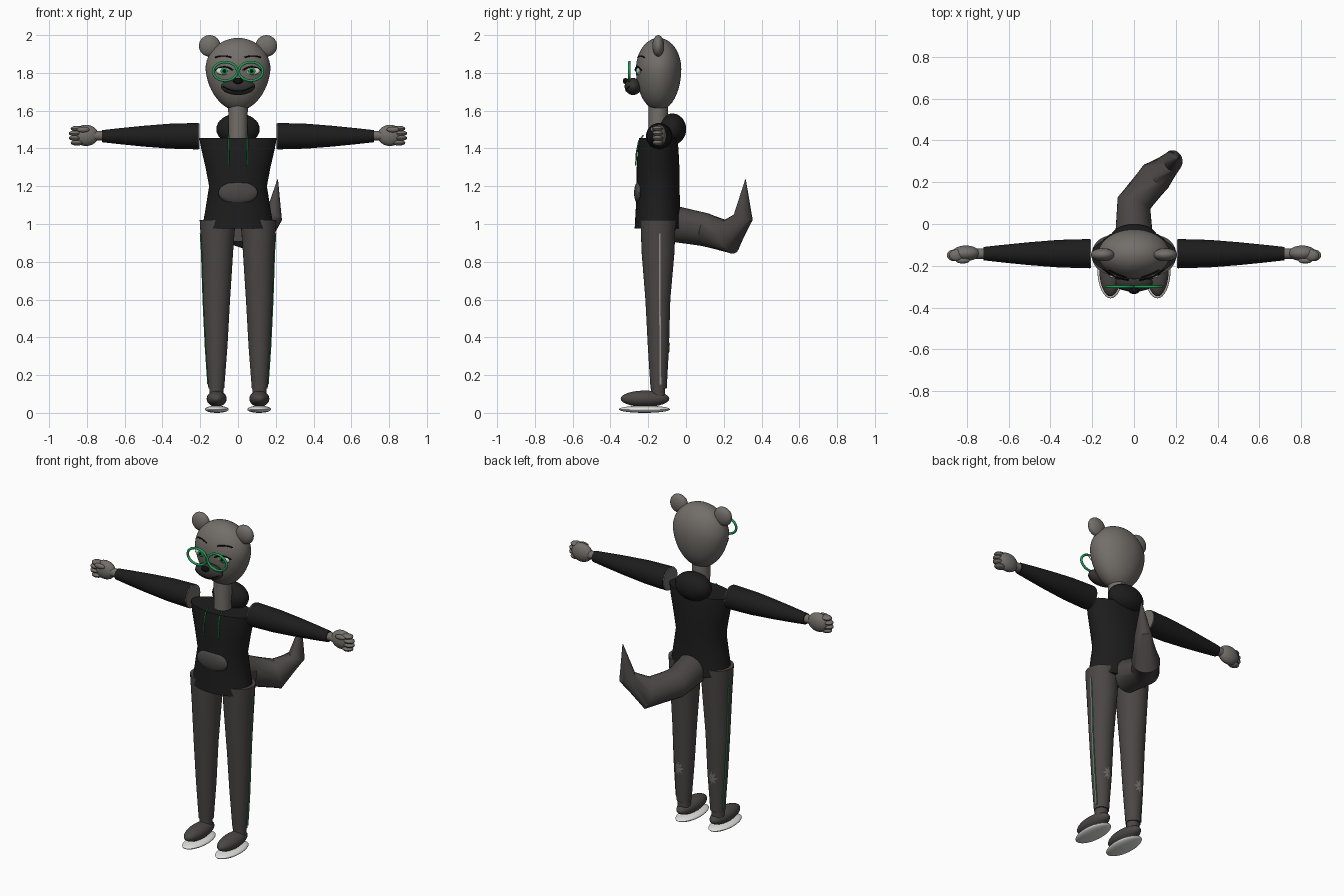
import bpy, bmesh, math
from mathutils import Vector

cube = bpy.data.objects.get("Cube")
if cube:
    bpy.data.objects.remove(cube, do_unlink=True)


def material(name, r, g, b):
    m = bpy.data.materials.new(name)
    m.use_nodes = True
    m.diffuse_color = (r, g, b, 1)
    bsdf = m.node_tree.nodes["Principled BSDF"]
    bsdf.inputs["Base Color"].default_value = (r, g, b, 1)
    bsdf.inputs["Roughness"].default_value = 0.8
    return m


FUR = material("grey fur", 0.17, 0.157, 0.142)
CLOTH = material("brown grey", 0.07, 0.062, 0.061)
HOODIE = material("hoodie black", 0.012, 0.012, 0.012)
MUZZLE = material("muzzle grey", 0.035, 0.033, 0.032)
BLACK = material("black", 0.004, 0.004, 0.004)
GREEN = material("green", 0.015, 0.33, 0.09)
WHITE = material("white", 0.75, 0.75, 0.73)
PALE = material("pale grey", 0.3, 0.29, 0.28)


def finish(name, bm, *mats, smooth=True):
    bmesh.ops.recalc_face_normals(bm, faces=bm.faces)
    me = bpy.data.meshes.new(name)
    bm.to_mesh(me)
    bm.free()
    for m in mats:
        me.materials.append(m)
    if smooth:
        me.shade_smooth()
        me.set_sharp_from_angle(angle=math.radians(40))
    ob = bpy.data.objects.new(name, me)
    bpy.context.collection.objects.link(ob)
    return ob


def ball(name, centre, size, mat, segs=32):
    bm = bmesh.new()
    bmesh.ops.create_uvsphere(bm, u_segments=segs, v_segments=segs // 2, radius=1)
    for v in bm.verts:
        v.co = Vector(a * b + c for a, b, c in zip(v.co, size, centre))
    return finish(name, bm, mat)


def tube(name, rings, mats, axis=None, ref=(1, 0, 0), n=32, phase=0.0):
    """Skin elliptical rings (centre, radius_u, radius_v) into a capped body."""
    bm = bmesh.new()
    pts = [Vector(r[0]) for r in rings]
    loops = []
    for i, (_, ru, rv) in enumerate(rings):
        d = axis or pts[min(i + 1, len(pts) - 1)] - pts[max(i - 1, 0)]
        d = Vector(d).normalized()
        u = Vector(ref)
        u = (u - d * u.dot(d)).normalized()
        v = d.cross(u)
        angles = [phase + 2 * math.pi * k / n for k in range(n)]
        loops.append([bm.verts.new(pts[i] + u * ru * math.cos(a) + v * rv * math.sin(a))
                      for a in angles])
    for a, b in zip(loops, loops[1:]):
        for k in range(n):
            bm.faces.new((a[k], a[(k + 1) % n], b[(k + 1) % n], b[k]))
    bm.faces.new(loops[0][::-1])
    bm.faces.new(loops[-1])
    return finish(name, bm, *mats)


def cord(name, points, radius, mat, cyclic=False):
    cu = bpy.data.curves.new(name, "CURVE")
    cu.dimensions = "3D"
    cu.bevel_depth, cu.bevel_resolution, cu.use_fill_caps = radius, 3, True
    sp = cu.splines.new("POLY")
    sp.points.add(len(points) - 1)
    for p, co in zip(sp.points, points):
        p.co = (*co, 1)
    sp.use_cyclic_u = cyclic
    cu.materials.append(mat)
    ob = bpy.data.objects.new(name, cu)
    bpy.context.collection.objects.link(ob)


# Head: egg narrowing to the chin
HEAD = Vector((0, -0.145, 1.82))


def face_y(x, z):
    h = 0.165 if z > HEAD.z else 0.22
    return HEAD.y - 0.12 * math.sqrt(max(0, 1 - (x / 0.172) ** 2 - ((z - HEAD.z) / h) ** 2))


head = ball("head", HEAD, (0.172, 0.12, 0.165), FUR, 48)
for v in head.data.vertices:
    drop = HEAD.z - v.co.z
    if drop > 0:
        t = drop / 0.165
        v.co.z = HEAD.z - t * 0.22
        v.co.x *= 1 - 0.1 * t
ball("muzzle", (0, -0.28, 1.728), (0.09, 0.045, 0.045), MUZZLE)
ball("nose", (0, -0.32, 1.757), (0.026, 0.015, 0.016), BLACK, 24)
smile = []
for k in range(-8, 9):
    x = k * 0.01
    z = 1.703 + 4 * x * x
    y = -0.28 - 0.045 * math.sqrt(max(0, 1 - (x / 0.09) ** 2 - ((z - 1.728) / 0.045) ** 2))
    smile.append((x, y, z))
cord("mouth", smile, 0.003, BLACK)

# Neck, hood and hoodie body
tube("neck", [((0, -0.147, 1.43), 0.05, 0.05), ((0, -0.147, 1.63), 0.052, 0.052)], [FUR])
ball("hood", (0, -0.072, 1.502), (0.115, 0.073, 0.083), HOODIE)
body = [(0.975, 0.19, 0.124), (1.08, 0.172, 0.118), (1.2, 0.153, 0.113),
        (1.3, 0.172, 0.113), (1.4, 0.195, 0.108), (1.456, 0.205, 0.1)]
tube("hoodie_body", [((0, -0.148, z), rx, ry) for z, rx, ry in body], [HOODIE], (0, 0, 1), n=48)
ball("pocket", (0, -0.25, 1.165), (0.104, 0.025, 0.06), CLOTH)

# Tail: bent tube ending in a point
tube("tail", [((0, -0.06, 1.0), 0.09, 0.095), ((0, 0.1, 0.97), 0.083, 0.088),
              ((0.105, 0.228, 0.932), 0.08, 0.092), ((0.188, 0.303, 1.035), 0.047, 0.052),
              ((0.21, 0.315, 1.235), 0.002, 0.002)], [CLOTH])

# Leg stations: height, centre x, radius x, centre y, radius y
LEG = [(0.13, 0.115, 0.042, -0.145, 0.043), (0.35, 0.114, 0.058, -0.146, 0.056),
       (0.6, 0.113, 0.071, -0.149, 0.066), (0.85, 0.109, 0.083, -0.148, 0.087),
       (1.02, 0.108, 0.095, -0.148, 0.093)]


def leg_at(z):
    for a, b in zip(LEG, LEG[1:]):
        if z <= b[0]:
            t = (z - a[0]) / (b[0] - a[0])
            return [p + (q - p) * t for p, q in zip(a, b)][1:]


for s, side in ((1, "left"), (-1, "right")):
    # Ears, eyes, brows and glasses
    ball(side + "_ear", (s * 0.15, -0.147, 1.943), (0.057, 0.031, 0.057), FUR)
    ex, ez = s * 0.073, 1.81
    ey = face_y(ex, ez)
    ball(side + "_eye", (ex, ey + 0.004, ez), (0.044, 0.012, 0.021), WHITE, 24)
    ball(side + "_iris", (ex, ey - 0.005, ez), (0.02, 0.006, 0.019), GREEN, 24)
    ball(side + "_pupil", (ex, ey - 0.009, ez), (0.009, 0.004, 0.01), BLACK, 16)
    lid, brow = [], []
    for k in range(9):
        t = k / 4 - 1
        x, z = ex + s * 0.046 * t, ez + 0.022 - 0.018 * t * t
        lid.append((x, face_y(x, z) - 0.005, z))
        x, z = s * (0.078 + 0.042 * t), 1.89 - 0.008 * t * t
        brow.append((x, face_y(x, z) - 0.002, z))
    cord(side + "_eyelid", lid, 0.004, BLACK)
    cord(side + "_brow", brow, 0.0035, BLACK)
    ring = [2 * math.pi * k / 40 for k in range(40)]
    cord(side + "_glasses_rim", [(s * 0.068 + 0.064 * math.cos(a), -0.3, 1.808 + 0.049 * math.sin(a))
                                 for a in ring], 0.007, GREEN, True)
    cord(side + "_drawstring", [(s * 0.048, -0.225, 1.47), (s * 0.048, -0.25, 1.44),
                                (s * 0.049, -0.262, 1.38), (s * 0.05, -0.266, 1.31)], 0.004, GREEN)

    # Sleeve, shoulder end, wrist and hand
    arm = [(0.21, 0.07), (0.36, 0.066), (0.5, 0.055), (0.63, 0.042), (0.72, 0.032)]
    tube(side + "_sleeve", [((s * x, -0.142, 1.465), r, r) for x, r in arm], [HOODIE], (1, 0, 0), (0, 1, 0))
    tube(side + "_shoulder", [((s * 0.205, -0.142, 1.465), 0.068, 0.068),
                              ((s * 0.212, -0.142, 1.465), 0.068, 0.068)], [FUR], (1, 0, 0), (0, 1, 0))
    tube(side + "_wrist", [((s * 0.7, -0.142, 1.468), 0.025, 0.025),
                           ((s * 0.77, -0.142, 1.468), 0.025, 0.025)], [FUR], (1, 0, 0), (0, 1, 0))
    ball(side + "_palm", (s * 0.805, -0.14, 1.469), (0.067, 0.037, 0.056), FUR)
    for i in range(4):
        out = 0.862 if i in (1, 2) else 0.852
        ball(f"{side}_finger_{i + 1}", (s * out, -0.15, 1.505 - i * 0.025), (0.034, 0.028, 0.015), FUR, 16)
    ball(side + "_thumb", (s * 0.82, -0.175, 1.5), (0.034, 0.014, 0.015), FUR, 16)

    # Trouser leg, ankle, shoe and sole
    tube(side + "_leg", [((s * cx, cy, z), rx, ry) for z, cx, rx, cy, ry in LEG], [CLOTH], (0, 0, 1))
    tube(side + "_ankle", [((s * 0.115, -0.147, z), 0.037, 0.037) for z in (0.09, 0.145)], [CLOTH])
    ball(side + "_shoe", (s * 0.113, -0.217, 0.075), (0.053, 0.129, 0.043), CLOTH)
    ball(side + "_sole", (s * 0.112, -0.22, 0.019), (0.063, 0.136, 0.019), WHITE)

    # Trouser piping: green edges, pale outer face
    strip = []
    for k in range(9):
        z = 0.15 + 0.1 * k
        cx, rx, cy, ry = leg_at(z)
        strip.append(((s * (cx + rx), cy + 0.01, z), 0.006, 0.006))
    piping = tube(side + "_piping", strip, [GREEN, PALE], (0, 0, 1), n=4, phase=math.pi / 4)
    for p in piping.data.polygons:
        p.material_index = int(abs(p.normal.x) > 0.7)

    # Ragged patch on the back of the calf
    bm = bmesh.new()

    def on_calf(dx, z):
        cx, rx, cy, ry = leg_at(z)
        y = cy + ry * math.sqrt(1 - (dx / rx) ** 2) + 0.004
        return bm.verts.new((s * cx + dx, y, z))

    hub = on_calf(0, 0.345)
    rim = []
    for k in range(16):
        a, r = 2 * math.pi * k / 16, 1.0 if k % 2 == 0 else 0.5
        rim.append(on_calf(0.034 * r * math.cos(a), 0.345 + 0.045 * r * math.sin(a)))
    for k in range(16):
        bm.faces.new((hub, rim[k], rim[(k + 1) % 16]))
    finish(side + "_calf_patch", bm, FUR, smooth=False)
